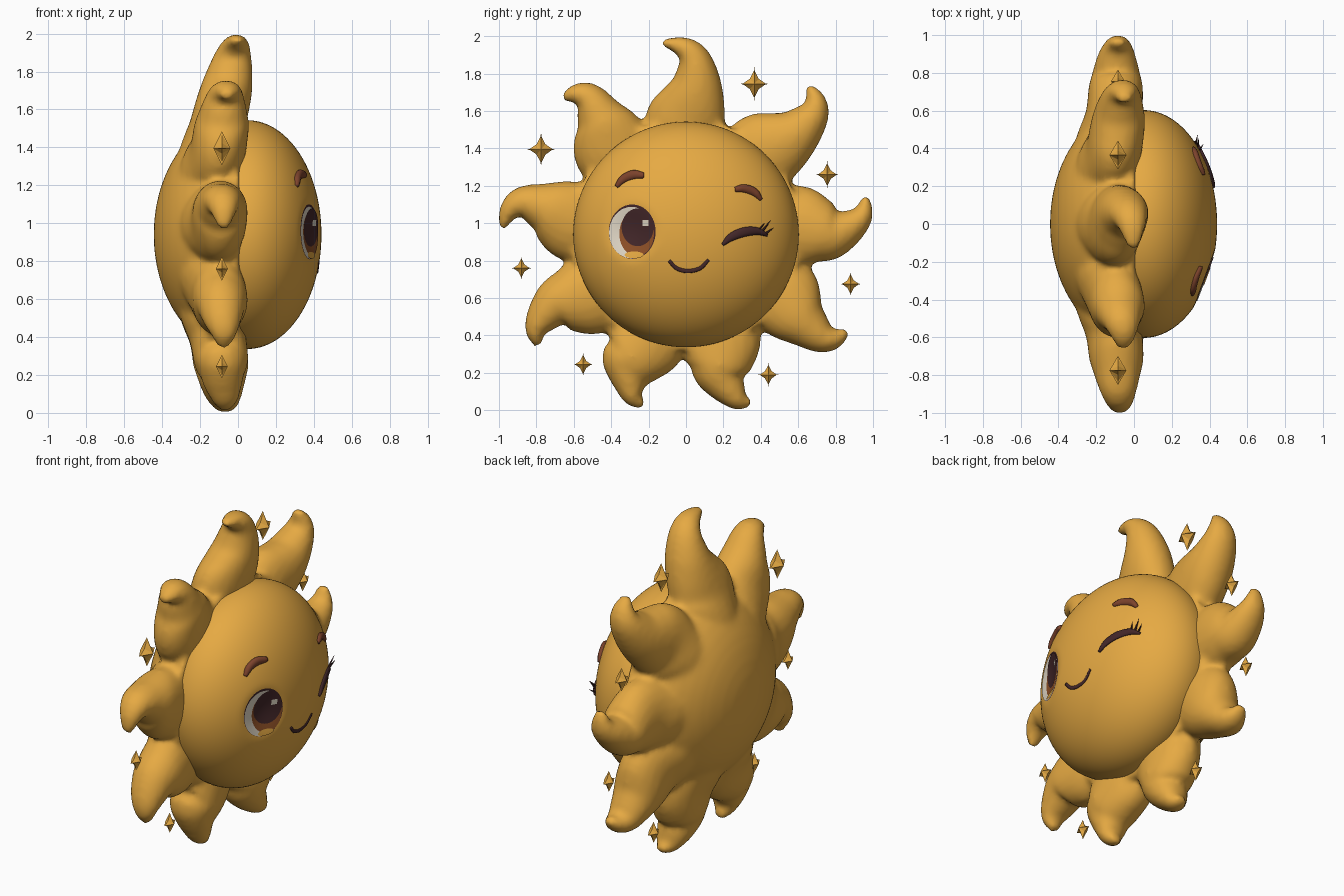
import bpy
import bmesh
from math import sin, cos, pi, radians, sqrt
from mathutils import Vector

cube = bpy.data.objects.get("Cube")
if cube:
    bpy.data.objects.remove(cube, do_unlink=True)

MID = 0.94                                # height of the face centre
FACE_X, FACE_D, FACE_R = 0.05, 0.39, 0.603  # face ellipsoid


def material(name, *rgb):
    mat = bpy.data.materials.new(name)
    mat.use_nodes = True
    mat.diffuse_color = (*rgb, 1)
    mat.node_tree.nodes["Principled BSDF"].inputs["Base Color"].default_value = (*rgb, 1)
    return mat


GOLD = material("golden yellow", 0.79, 0.4, 0.056)
MAROON = material("dark maroon", 0.055, 0.02, 0.022)
BROW = material("brow brown", 0.2, 0.055, 0.025)
CREAM = material("eye cream", 0.75, 0.68, 0.56)
AMBER = material("iris amber", 0.27, 0.08, 0.02)


def finish(name, bm, mat, smooth=True):
    bmesh.ops.recalc_face_normals(bm, faces=bm.faces)
    for f in bm.faces:
        f.smooth = smooth
    mesh = bpy.data.meshes.new(name)
    bm.to_mesh(mesh)
    bm.free()
    mesh.materials.append(mat)
    obj = bpy.data.objects.new(name, mesh)
    bpy.context.collection.objects.link(obj)
    return obj


def socket(y, z):
    """Depth of the shallow hollow that holds the open eye."""
    d = ((y + 0.288) / 0.16) ** 2 + ((z - 0.952) / 0.18) ** 2
    return 0.04 * max(0, 1 - d) ** 2


def on_face(y, z, lift=0.0):
    """Point on the front of the face, lifted along the normal."""
    dz = z - MID
    x = FACE_D * sqrt(max(0, 1 - (y * y + dz * dz) / FACE_R ** 2))
    n = Vector((x / FACE_D ** 2, y / FACE_R ** 2, dz / FACE_R ** 2)).normalized()
    return Vector((FACE_X + x - socket(y, z), y, z)) + n * lift


def spline(keys, steps=6):
    """Catmull-Rom samples through keys of any dimension."""
    k = [Vector(p) for p in keys]
    k = [k[0] * 2 - k[1]] + k + [k[-1] * 2 - k[-2]]
    out = []
    for a, b, c, d in zip(k, k[1:], k[2:], k[3:]):
        for i in range(steps):
            t = i / steps
            out.append((b * 2 + (c - a) * t + (a * 2 - b * 5 + c * 4 - d) * t ** 2
                        + (b * 3 - a - c * 3 + d) * t ** 3) / 2)
    return out + [k[-2]]


def tube(bm, samples, sides=14):
    """Sweep an oval along samples of (x, y, z, half width, half depth)."""
    pts = [Vector(s[:3]) for s in samples]
    rings = []
    for i, s in enumerate(samples):
        t = pts[min(i + 1, len(pts) - 1)] - pts[max(i - 1, 0)]
        side = Vector((0, -t.z, t.y)).normalized()
        ring = []
        for j in range(sides):
            a = 2 * pi * j / sides
            ring.append(bm.verts.new(pts[i] + side * s[3] * cos(a) + Vector((s[4] * sin(a), 0, 0))))
        rings.append(ring)
    for r, q in zip(rings, rings[1:]):
        for j in range(sides):
            k = (j + 1) % sides
            bm.faces.new((r[j], r[k], q[k], q[j]))
    bm.faces.new(rings[0])
    bm.faces.new(rings[-1])


def ellipsoid(bm, x, depth, radius, segments, rings):
    verts = bmesh.ops.create_uvsphere(bm, u_segments=segments, v_segments=rings, radius=1)["verts"]
    for v in verts:
        # pole of the sphere points along x
        v.co = Vector((x + v.co.z * depth, v.co.x * radius, MID + v.co.y * radius))
    return verts


# Face: smooth flattened ball with an eye socket
bm = bmesh.new()
for v in ellipsoid(bm, FACE_X, FACE_D, FACE_R, 96, 72):
    if v.co.x > FACE_X:
        v.co.x -= socket(v.co.y, v.co.z)
finish("face", bm, GOLD)

# Rounded back and nine curling rays, fused into one soft body
bm = bmesh.new()
for v in ellipsoid(bm, 0, 0.445, 0.62, 48, 24):
    if v.co.x > 0:
        v.co.x *= 0.08
RAYS = [  # base angle, tip angle, tip radius, bend, forward lean
    (90, 97, 1.035, 9.5, 0.08), (130, 132, 0.985, 6.5, 0.04), (173, 178, 0.985, 9, 0.02),
    (212, 217, 0.99, 6.5, 0.02), (249, 256, 0.945, 6.5, 0.03), (287.5, 291, 0.965, 5, 0.03),
    (327, 329, 1.005, 6, 0.02), (364, 372, 0.985, 8.5, 0.01), (406.5, 410.5, 1.03, 7, 0.04)]
for base, tip, reach, bend, lean in RAYS:
    keys = []
    for r, ang, x, w, d in (
            (0.33, base, -0.16, 0.17, 0.18),
            (0.48, base, -0.135, 0.2, 0.165),
            (0.6, base, -0.105, 0.222, 0.15),
            (0.72, base - 3, -0.1, 0.178, 0.145),
            (0.8 * reach, base - 4, -0.1, 0.13, 0.13),
            (reach - 0.09, tip - bend, -0.1, 0.087, 0.1),
            (reach - 0.03, tip - bend * 0.6, -0.095, 0.055, 0.07),
            (reach, tip, -0.095, 0.02, 0.03)):
        a = radians(ang)
        x += lean * max(0, r - 0.59) / 0.4
        keys.append((x, r * cos(a), MID + r * sin(a), w, d))
    tube(bm, spline(keys, 4), 20)
body = finish("rays_and_back", bm, GOLD)
fuse = body.modifiers.new("fuse", 'REMESH')
fuse.mode = 'VOXEL'
fuse.voxel_size = 0.018
fuse.use_smooth_shade = True
soften = body.modifiers.new("soften", 'SMOOTH')
soften.factor = 0.5
soften.iterations = 8


# Eye: thin oval plates layered on the face
def oval(name, y, z, half_w, half_h, lift, mat, n=40, rings=7):
    bm = bmesh.new()
    centre = bm.verts.new(on_face(y, z, lift))
    last = None
    for k in range(1, rings + 1):
        ring = []
        for j in range(n):
            a = 2 * pi * j / n
            f = k / rings
            ring.append(bm.verts.new(on_face(y + half_w * f * cos(a), z + half_h * f * sin(a), lift)))
        for j in range(n):
            i = (j + 1) % n
            if last:
                bm.faces.new((last[j], ring[j], ring[i], last[i]))
            else:
                bm.faces.new((centre, ring[j], ring[i]))
        last = ring
    obj = finish(name, bm, mat)
    # keep every plate facing outwards
    if obj.data.polygons[0].normal.x < 0:
        obj.data.flip_normals()


oval("eye_rim", -0.287, 0.955, 0.125, 0.145, 0.002, MAROON)
oval("eye_white", -0.29, 0.95, 0.119, 0.137, 0.004, CREAM)
oval("iris", -0.262, 0.945, 0.092, 0.12, 0.006, AMBER)
oval("pupil", -0.256, 0.978, 0.085, 0.1, 0.008, MAROON)
oval("lower_lid", -0.275, 0.832, 0.05, 0.018, 0.008, GOLD)

# Square eye glint
bm = bmesh.new()
bm.faces.new([bm.verts.new(on_face(-0.215 + 0.016 * a, 1.0 + 0.016 * b, 0.011))
              for a, b in ((-1, -1), (1, -1), (1, 1), (-1, 1))])
finish("eye_glint", bm, CREAM)


# Raised strokes: brows, wink, lashes and mouth
def stroke(name, keys, mat, depth, lift=0.0):
    """Keys are (y, z, half width); the line hugs the face."""
    bm = bmesh.new()
    tube(bm, [(*on_face(y, z, lift), w, min(w, depth)) for y, z, w in spline(keys)], 10)
    finish(name, bm, mat)


stroke("right_brow", [(-0.372, 1.195, 0.012), (-0.335, 1.235, 0.023), (-0.28, 1.258, 0.026),
                      (-0.225, 1.255, 0.016)], BROW, 0.02)
stroke("left_brow", [(0.262, 1.18, 0.014), (0.31, 1.185, 0.023), (0.365, 1.165, 0.023),
                     (0.402, 1.125, 0.01)], BROW, 0.02)
stroke("winking_eye", [(0.195, 0.885, 0.008), (0.24, 0.925, 0.021), (0.31, 0.953, 0.025),
                       (0.38, 0.957, 0.02), (0.435, 0.935, 0.007)], MAROON, 0.012, 0.003)
stroke("mouth", [(-0.09, 0.8, 0.009), (-0.05, 0.76, 0.011), (0.01, 0.745, 0.012),
                 (0.075, 0.76, 0.011), (0.12, 0.805, 0.009)], MAROON, 0.005)

bm = bmesh.new()
for y, z, tip_y, tip_z in ((0.39, 0.965, 0.405, 1.0), (0.41, 0.96, 0.435, 1.015), (0.425, 0.945, 0.45, 0.975)):
    tube(bm, [(*on_face(y, z), 0.007, 0.007), (*on_face(tip_y, tip_z, 0.035), 0.001, 0.001)], 8)
finish("lashes", bm, MAROON)

# Sparkles: four-pointed concave stars around the rays
SPARKLES = [(0.365, 1.745, 0.09), (0.755, 1.26, 0.073), (0.88, 0.675, 0.065), (0.44, 0.19, 0.065),
            (-0.55, 0.245, 0.062), (-0.88, 0.76, 0.063), (-0.775, 1.395, 0.09)]
for i, (y, z, size) in enumerate(SPARKLES):
    bm = bmesh.new()
    poles = [bm.verts.new((-0.085 + s * size * 0.5, y, z)) for s in (-1, 1)]
    rim = []
    for j in range(16):
        c, s = cos(pi * j / 8), sin(pi * j / 8)
        rim.append(bm.verts.new((-0.085, y + 0.85 * size * c * abs(c) ** 2.4, z + size * s * abs(s) ** 2.4)))
    for j in range(16):
        for pole in poles:
            bm.faces.new((pole, rim[j], rim[(j + 1) % 16]))
    finish(f"sparkle_{i + 1}", bm, GOLD, smooth=False)
